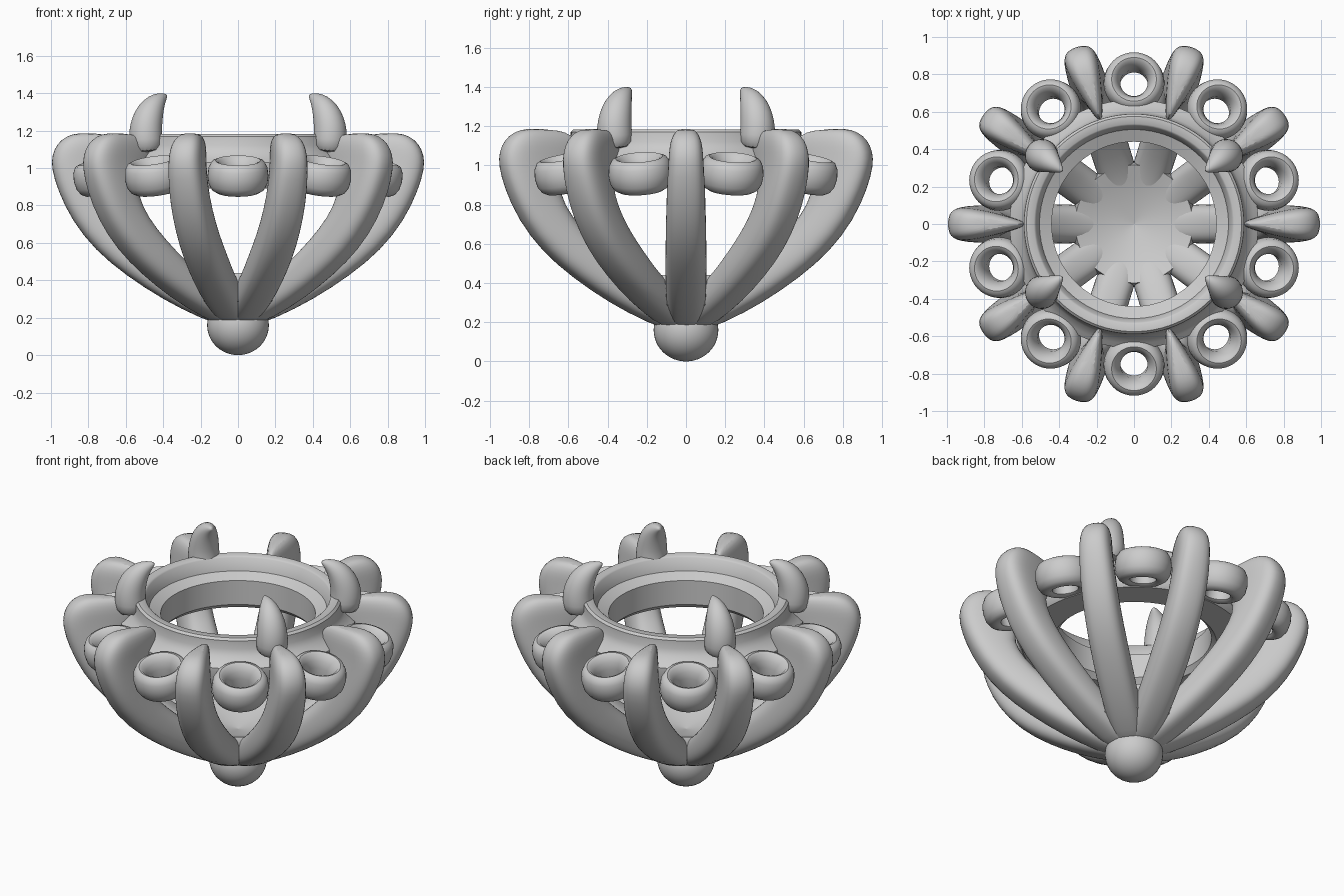
import bpy, bmesh
from math import sin, cos, pi, radians
from mathutils import Matrix, Vector

if "Cube" in bpy.data.objects:
    bpy.data.objects.remove(bpy.data.objects["Cube"])


def make_object(name, rows, closed_rows=False, cap=False, subsurf=0, matrix=None):
    """Skin a list of closed point rings into a smooth object."""
    bm = bmesh.new()
    vs = [[bm.verts.new(p) for p in row] for row in rows]
    n = len(rows[0])
    for i in range(len(rows) if closed_rows else len(rows) - 1):
        a, b = vs[i], vs[(i + 1) % len(rows)]
        for j in range(n):
            k = (j + 1) % n
            bm.faces.new((a[j], a[k], b[k], b[j]))
    if cap:
        bm.faces.new(vs[0])
        bm.faces.new(vs[-1])
    bmesh.ops.recalc_face_normals(bm, faces=bm.faces)
    me = bpy.data.meshes.new(name)
    bm.to_mesh(me)
    bm.free()
    ob = bpy.data.objects.new(name, me)
    bpy.context.collection.objects.link(ob)
    if matrix:
        ob.matrix_world = matrix
    if subsurf:
        m = ob.modifiers.new("smooth", 'SUBSURF')
        m.levels = m.render_levels = subsurf
    bpy.ops.object.select_all(action='DESELECT')
    ob.select_set(True)
    bpy.context.view_layer.objects.active = ob
    bpy.ops.object.shade_smooth_by_angle(angle=radians(40))
    return ob


def lathe(name, profile, steps, matrix=None):
    rows = [[(r * cos(2 * pi * j / steps), r * sin(2 * pi * j / steps), z)
             for j in range(steps)] for r, z in profile]
    return make_object(name, rows, closed_rows=True, matrix=matrix)


def spow(v, e):
    return (1 if v >= 0 else -1) * abs(v) ** e


# Ribs: outer r, outer z, inner r, inner z, half width, inner taper
stations = [
    (0.02, 0.13, 0.00, 0.33, 0.09, 0),
    (0.20, 0.195, 0.13, 0.36, 0.10, 0),
    (0.40, 0.295, 0.30, 0.44, 0.105, 0),
    (0.60, 0.425, 0.45, 0.57, 0.11, 0.05),
    (0.765, 0.56, 0.57, 0.68, 0.11, 0.1),
    (0.89, 0.72, 0.66, 0.80, 0.112, 0.2),
    (0.965, 0.88, 0.69, 0.91, 0.115, 0.35),
    (1.00, 1.00, 0.62, 1.00, 0.118, 0.65),
    (0.997, 1.07, 0.58, 1.06, 0.118, 0.8),
    (0.97, 1.13, 0.58, 1.11, 0.108, 0.8),
    (0.92, 1.172, 0.61, 1.155, 0.08, 0.75),
    (0.85, 1.19, 0.68, 1.18, 0.04, 0.6),
]
rib_rows = []
for ro, zo, ri, zi, w, k in stations:
    row = []
    for j in range(20):
        t = 2 * pi * j / 20
        u = spow(cos(t), 0.8)
        f = (1 - u) / 2
        v = w * spow(sin(t), 0.7) * (1 - k * f)
        row.append((ro + (ri - ro) * f, v, zo + (zi - zo) * f))
    rib_rows.append(row)
for i in range(10):
    make_object(f"rib_{i + 1}", rib_rows, cap=True, subsurf=1,
                matrix=Matrix.Rotation(i * pi / 5, 4, 'Z'))

# Small stone loops between the ribs, tilted outward
loop_profile = [(0.075, -0.08), (0.073, 0.0), (0.085, 0.04), (0.105, 0.075),
                (0.12, 0.083), (0.14, 0.075), (0.157, 0.045), (0.163, 0.0),
                (0.157, -0.045), (0.14, -0.075), (0.115, -0.09), (0.09, -0.09)]
for i in range(10):
    m = (Matrix.Rotation(i * pi / 5 + pi / 10, 4, 'Z')
         @ Matrix.Translation((0.755, 0, 0.96))
         @ Matrix.Rotation(radians(13), 4, 'Y'))
    lathe(f"stone_loop_{i + 1}", loop_profile, 40, m)

# Central ring with stepped seat and outer collar
lathe("centre_ring", [(0.44, 0.92), (0.44, 1.07), (0.505, 1.10), (0.525, 1.175),
                      (0.535, 1.183), (0.575, 1.183), (0.588, 1.17), (0.59, 1.12),
                      (0.605, 1.08), (0.64, 1.05), (0.665, 1.03), (0.665, 0.92),
                      (0.64, 0.89), (0.47, 0.89)], 96)

# Four hooked prongs: r, z, radius
prong_path = [(0.605, 1.08, 0.09), (0.615, 1.16, 0.092), (0.613, 1.22, 0.088),
              (0.595, 1.28, 0.08), (0.565, 1.33, 0.065), (0.525, 1.367, 0.042),
              (0.485, 1.385, 0.016), (0.475, 1.387, 0.006)]
rows = []
for i, (r, z, rad) in enumerate(prong_path):
    a = prong_path[max(i - 1, 0)]
    b = prong_path[min(i + 1, len(prong_path) - 1)]
    d = Vector((b[0] - a[0], 0, b[1] - a[1])).normalized()
    side = Vector((d.z, 0, -d.x))
    rows.append([Vector((r, 0, z)) + side * rad * cos(2 * pi * j / 20)
                 + Vector((0, rad * sin(2 * pi * j / 20), 0)) for j in range(20)])
for i, deg in enumerate((36.5, 143.5, 216.5, 323.5)):
    make_object(f"prong_{i + 1}", rows, cap=True, subsurf=1,
                matrix=Matrix.Rotation(radians(deg), 4, 'Z'))

# Bottom ball and the smooth floor of the basket
bpy.ops.mesh.primitive_uv_sphere_add(segments=40, ring_count=24, radius=0.165,
                                     location=(0, 0, 0.16))
ball = bpy.context.object
ball.name = "bottom_ball"
ball.scale.z = 0.16 / 0.165
bpy.ops.object.shade_smooth_by_angle()
lathe("basket_floor", [(0.001, 0.345), (0.12, 0.365), (0.24, 0.41), (0.315, 0.44),
                       (0.33, 0.40), (0.31, 0.29), (0.18, 0.21), (0.001, 0.18)], 60)
